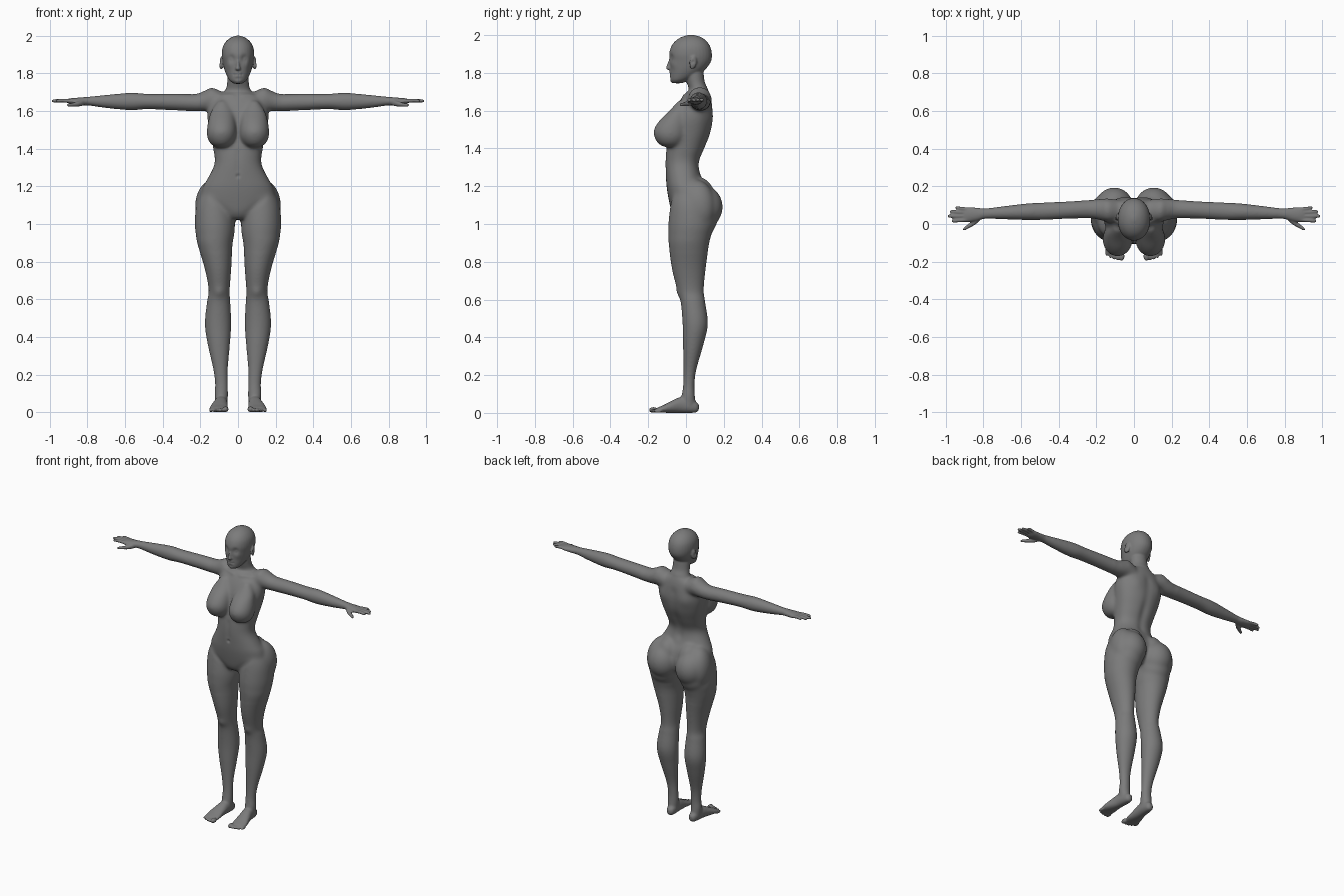
import bpy, bmesh, math
from mathutils import Vector, Matrix, Euler
from mathutils.kdtree import KDTree

bm = bmesh.new()
AXIS = {
    'Z': lambda t, a, b: (a, b, t),
    'X': lambda t, a, b: (t, a, b),
    'Y': lambda t, a, b: (a, t, b),
}


def spline(rows, steps=5):
    """Catmull-Rom resampling of section rows."""
    out = []
    for i in range(len(rows) - 1):
        p0, p1 = rows[max(i - 1, 0)], rows[i]
        p2, p3 = rows[i + 1], rows[min(i + 2, len(rows) - 1)]
        for k in range(steps):
            u = k / steps
            out.append([0.5 * (2 * b + (c - a) * u + (2 * a - 5 * b + 4 * c - d) * u * u
                               + (3 * b - a - 3 * c + d) * u ** 3)
                        for a, b, c, d in zip(p0, p1, p2, p3)])
    return out + [list(rows[-1])]


def loft(axis, rows, side=1, p=2.0, n=32):
    """Closed skin through (position, centre a, centre b, radius a, radius b)."""
    rings = []
    for t, a, b, ra, rb in spline(rows):
        ring = []
        for i in range(n):
            c, s = math.cos(math.tau * i / n), math.sin(math.tau * i / n)
            u = a + max(ra, .002) * math.copysign(abs(c) ** (2 / p), c)
            v = b + max(rb, .002) * math.copysign(abs(s) ** (2 / p), s)
            co = Vector(AXIS[axis](t, u, v))
            co.x *= side
            ring.append(bm.verts.new(co))
        rings.append(ring)
    for r0, r1 in zip(rings, rings[1:]):
        for i in range(n):
            j = (i + 1) % n
            bm.faces.new((r0[i], r0[j], r1[j], r1[i]))
    bm.faces.new(rings[0][::-1])
    bm.faces.new(rings[-1])


def ball(loc, size, side=1, rot=(0, 0, 0)):
    m = (Matrix.Scale(side, 4, (1, 0, 0)) @ Matrix.Translation(loc)
         @ Euler(rot).to_matrix().to_4x4() @ Matrix.Diagonal((*size, 1)))
    bmesh.ops.create_uvsphere(bm, u_segments=32, v_segments=20, radius=1, matrix=m)


# Torso
loft('Z', [(1.025, 0, .02, .05, .07), (1.06, 0, .02, .13, .095), (1.12, 0, .02, .195, .11),
           (1.19, 0, .005, .190, .107), (1.24, 0, -.01, .163, .096), (1.32, 0, -.02, .125, .09),
           (1.40, 0, -.002, .132, .103), (1.48, 0, .022, .148, .109), (1.56, 0, .035, .163, .108),
           (1.62, 0, .045, .158, .096), (1.67, 0, .055, .13, .077), (1.70, 0, .062, .08, .06)], p=2.25)
# Neck
loft('Z', [(1.64, 0, .06, .10, .06), (1.685, 0, .065, .088, .056), (1.715, 0, .065, .066, .051),
           (1.75, 0, .052, .058, .048), (1.80, 0, .043, .056, .05), (1.84, 0, .04, .05, .05)])
# Head
loft('Z', [(1.745, 0, -.045, .022, .027), (1.76, 0, -.035, .042, .046), (1.785, 0, -.012, .058, .072),
           (1.82, 0, .010, .072, .094), (1.86, 0, .023, .081, .109), (1.90, 0, .024, .086, .113),
           (1.94, 0, .025, .081, .103), (1.97, 0, .026, .064, .081), (1.99, 0, .027, .039, .05),
           (2.001, 0, .027, .010, .012)], p=2.1)
# Nose
loft('Z', [(1.815, 0, -.083, .008, .010), (1.824, 0, -.090, .014, .016), (1.845, 0, -.086, .009, .014),
           (1.872, 0, -.080, .007, .010), (1.892, 0, -.076, .007, .006)], n=16)

LEG = [(1.22, .095, .01, .035, .05), (1.17, .115, .02, .075, .09), (1.10, .125, .025, .097, .108),
       (1.00, .123, .026, .107, .120), (.94, .122, .020, .102, .114),
       (.89, .122, .015, .093, .107), (.76, .106, .015, .070, .089), (.65, .100, .024, .056, .070),
       (.585, .103, .037, .062, .065), (.47, .106, .049, .070, .067), (.36, .102, .038, .059, .054),
       (.23, .093, .021, .039, .034), (.15, .088, .015, .034, .030), (.09, .089, .012, .036, .035),
       (.04, .088, .012, .032, .04)]
FOOT = [(.068, .085, .03, .010, .012), (.055, .085, .031, .024, .028), (.02, .087, .038, .032, .038),
        (-.03, .091, .042, .036, .042), (-.08, .098, .031, .043, .031), (-.12, .102, .021, .049, .020),
        (-.15, .103, .015, .046, .013), (-.162, .103, .013, .040, .007)]
ARM = [(.04, .068, 1.645, .045, .045), (.09, .07, 1.65, .06, .056), (.14, .073, 1.662, .063, .062),
       (.18, .077, 1.653, .057, .054), (.23, .079, 1.645, .050, .046), (.33, .075, 1.648, .046, .044),
       (.48, .068, 1.651, .046, .041), (.57, .065, 1.651, .044, .046), (.69, .060, 1.651, .035, .036),
       (.79, .055, 1.653, .028, .024), (.83, .052, 1.652, .034, .021), (.88, .050, 1.652, .040, .017),
       (.905, .050, 1.654, .037, .011)]
BREAST = [(1.655, .085, -.02, .02, .02), (1.60, .085, -.040, .058, .048), (1.55, .086, -.061, .072, .078),
          (1.50, .087, -.079, .079, .092), (1.46, .087, -.082, .077, .086), (1.425, .087, -.082, .058, .065),
          (1.408, .087, -.08, .032, .038)]

for s in (1, -1):
    loft('Z', LEG, s)
    loft('Y', FOOT, s, p=2.2)
    loft('X', ARM, s)
    loft('Z', BREAST, s)
    # Toes
    for i in range(5):
        r = .0155 if i == 0 else .0115 - .0005 * i
        ball((.066 + .0195 * i, -.172 + .0015 * i * i, r), (r, .024, r), s)
    # Fingers and thumb
    for y0, y1, tip in ((.022, .016, .972), (.042, .042, .993), (.060, .066, .980), (.077, .087, .952)):
        mid = (.89 + tip) / 2
        loft('X', [(.87, y0, 1.652, .010, .011), (mid, (y0 + y1) / 2, 1.656, .010, .010),
                   (tip - .012, y1, 1.654, .0088, .0085), (tip, y1, 1.653, .003, .003)], s, n=16)
    loft('X', [(.81, .042, 1.648, .014, .015), (.84, .015, 1.640, .016, .015), (.875, -.008, 1.634, .013, .011),
               (.90, -.024, 1.632, .010, .009), (.91, -.029, 1.632, .003, .003)], s, n=16)
    # Buttocks, flowing into hip and thigh
    ball((.105, .083, 1.09), (.104, .112, .118), s)
    ball((.135, .050, 1.09), (.088, .112, .145), s, (0, 0, -.5))
    ball((.080, .060, 1.15), (.080, .090, .100), s)
    ball((.115, .060, 1.03), (.103, .106, .110), s)
    # Ears
    ball((.088, .038, 1.855), (.010, .020, .036), s, (-.2, 0, .35))

bmesh.ops.recalc_face_normals(bm, faces=bm.faces)
mesh = bpy.data.meshes.new("body")
bm.to_mesh(mesh)
bm.free()
body = bpy.data.objects.new("body", mesh)
bpy.context.collection.objects.link(body)
bpy.context.view_layer.objects.active = body
body.select_set(True)


def apply(kind, **props):
    m = body.modifiers.new(kind.lower(), kind)
    for k, v in props.items():
        setattr(m, k, v)
    bpy.ops.object.modifier_apply(modifier=m.name)


def soften(name, iterations, test):
    g = body.vertex_groups.new(name=name)
    g.add([v.index for v in body.data.vertices if test(v.co)], 1, 'REPLACE')
    apply('SMOOTH', factor=.5, iterations=iterations, vertex_group=name)


# Fuse the parts, then blend the joints of trunk and limbs
apply('REMESH', mode='VOXEL', voxel_size=.0052, use_smooth_shade=True)
soften("trunk", 45, lambda c: abs(c.x) < .25 and .85 < c.z < 1.70)
soften("limbs", 18, lambda c: abs(c.x) < .80 and .05 < c.z < 1.76)
apply('SMOOTH', factor=.5, iterations=3)

verts = body.data.vertices
tree = KDTree(len(verts))
for v in verts:
    tree.insert(v.co, v.index)
tree.balance()


def push(c, r, d):
    """Soft mirrored sculpt stroke: move the surface near c by d."""
    for s in ((1, -1) if c[0] else (1,)):
        off = Vector((d[0] * s, d[1], d[2]))
        for co, i, dist in tree.find_range((c[0] * s, c[1], c[2]), 2.2 * r):
            verts[i].co += off * math.exp(-(dist / r) ** 2)


# Face: sockets, eyes, brows, cheeks, lips, mouth line, chin
for c, r, dy in (((.034, -.078, 1.880), .017, .012), ((.034, -.074, 1.879), .011, -.007),
                 ((.050, -.062, 1.845), .022, -.005),
                 ((.010, -.085, 1.802), .010, -.004), ((.010, -.085, 1.786), .010, -.004),
                 ((.008, -.084, 1.794), .006, .004), ((.020, -.080, 1.794), .006, .004),
                 ((0, -.080, 1.774), .011, .003), ((0, -.072, 1.757), .018, -.004)):
    push(c, r, (0, dy, 0))
# Ear hollows, navel, shoulder blades, kneecaps, collarbones
push((.098, .035, 1.858), .010, (-.006, 0, 0))
push((0, -.112, 1.255), .010, (0, .010, 0))
push((.085, .125, 1.56), .045, (0, .006, 0))
push((.100, -.045, .635), .028, (0, -.006, 0))
for i in range(8):
    push((.025 + .012 * i, -.01 + .003 * i, 1.678 + .002 * i), .012, (0, -.002, .001))
# Spine groove, belly line and groin folds
for i in range(12):
    push((0, .085 + .0035 * i, 1.28 + .03 * i), .028, (0, -.006, 0))
for i in range(7):
    push((0, -.11, 1.28 + .018 * i), .018, (0, .002, 0))
for i in range(9):
    push((.045 + .014 * i, -.085, 1.055 + .012 * i), .016, (0, .002, 0))

# Dark grey finish
grey = bpy.data.materials.new("dark_grey")
grey.diffuse_color = (.2, .2, .2, 1)
body.data.materials.clear()
body.data.materials.append(grey)
bpy.ops.object.shade_smooth()
